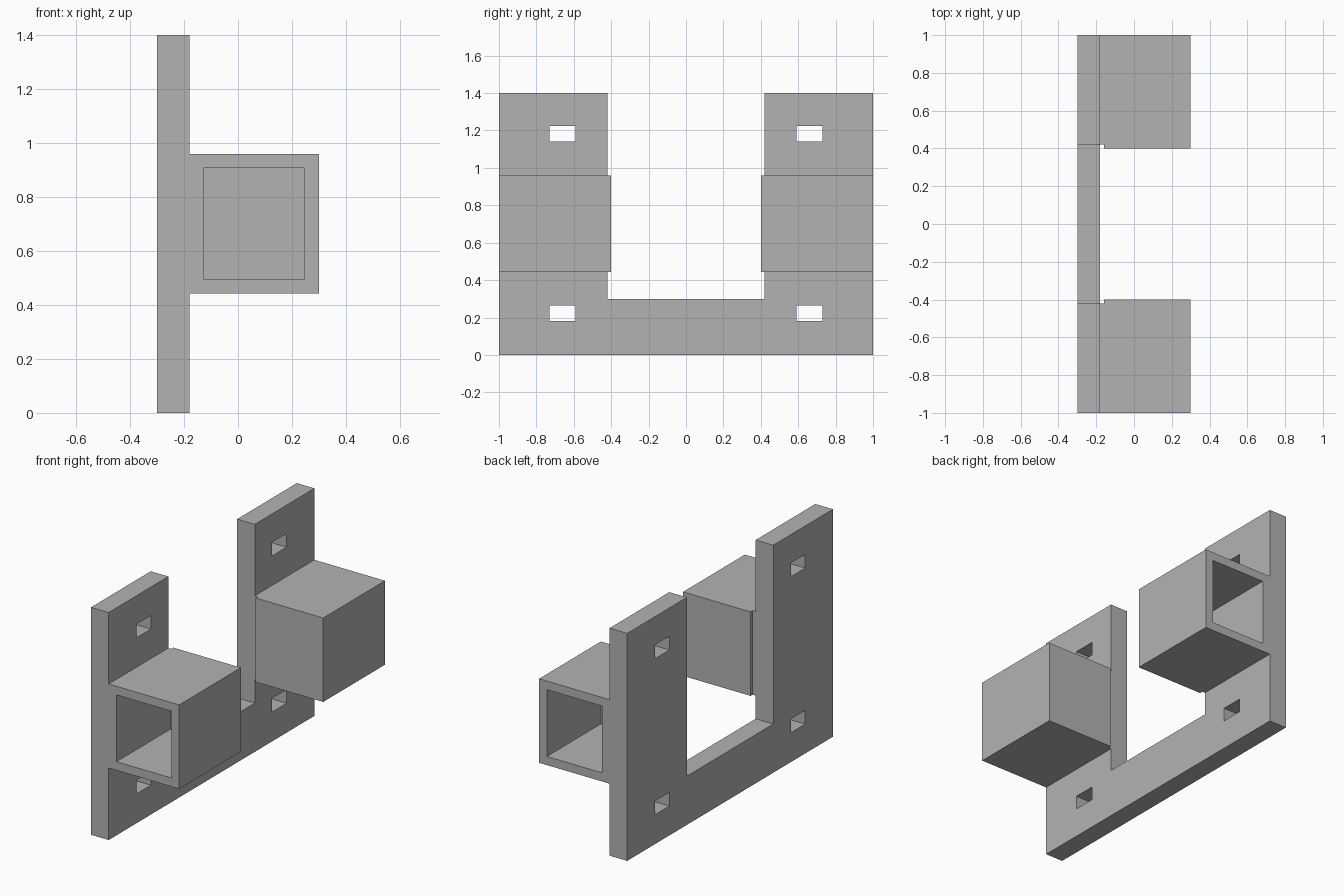
import bpy, bmesh
from mathutils import Vector

cube = bpy.data.objects.get("Cube")
if cube:
    bpy.data.objects.remove(cube, do_unlink=True)

# Single plain grey material
grey = bpy.data.materials.new("plain grey")
grey.use_nodes = True
colour = (0.45, 0.45, 0.45, 1)
grey.diffuse_color = colour
grey.node_tree.nodes["Principled BSDF"].inputs["Base Color"].default_value = colour


def extrude_profile(bm, points, direction):
    """Turn a closed outline into a solid."""
    face = bm.faces.new([bm.verts.new(p) for p in points])
    result = bmesh.ops.extrude_face_region(bm, geom=[face], use_keep_orig=True)
    moved = [v for v in result["geom"] if isinstance(v, bmesh.types.BMVert)]
    bmesh.ops.translate(bm, verts=moved, vec=direction)
    bmesh.ops.recalc_face_normals(bm, faces=bm.faces)


def make_object(name, bm):
    mesh = bpy.data.meshes.new(name)
    bm.to_mesh(mesh)
    bm.free()
    mesh.materials.append(grey)
    obj = bpy.data.objects.new(name, mesh)
    bpy.context.collection.objects.link(obj)
    return obj


BACK, PLATE, FRONT = -0.30, -0.18, 0.30
OUTER, INNER = 1.0, 0.42

# U-shaped mounting plate
bm = bmesh.new()
outline = [(-OUTER, 0), (OUTER, 0), (OUTER, 1.4), (INNER, 1.4),
           (INNER, 0.3), (-INNER, 0.3), (-INNER, 1.4), (-OUTER, 1.4)]
extrude_profile(bm, [(BACK, y, z) for y, z in outline], Vector((PLATE - BACK, 0, 0)))
plate = make_object("mounting_plate", bm)

# Four rectangular screw slots cut through the plate
bm = bmesh.new()
for y in (-0.66, 0.66):
    for z in (0.223, 1.183):
        slot = bmesh.ops.create_cube(bm, size=1)["verts"]
        bmesh.ops.scale(bm, verts=slot, vec=(0.4, 0.14, 0.084))
        bmesh.ops.translate(bm, verts=slot, vec=((BACK + PLATE) / 2, y, z))
cutter = make_object("slot_cutter", bm)
cut = plate.modifiers.new("slots", 'BOOLEAN')
cut.operation = 'DIFFERENCE'
cut.solver = 'EXACT'
cut.object = cutter
bpy.context.view_layer.update()
graph = bpy.context.evaluated_depsgraph_get()
cut_mesh = bpy.data.meshes.new_from_object(plate.evaluated_get(graph))
plate.modifiers.clear()
plate.data = cut_mesh
bpy.data.objects.remove(cutter, do_unlink=True)

# Square sleeves: open at the outer end, closed at the inner end
for name, side in (("front_sleeve", -1), ("back_sleeve", 1)):
    bm = bmesh.new()
    section = [(PLATE, OUTER), (FRONT, OUTER), (FRONT, 0.40),
               (-0.16, 0.40), (-0.16, INNER), (PLATE, INNER)]
    extrude_profile(bm, [(x, side * y, 0.443) for x, y in section], Vector((0, 0, 0.517)))
    mouth = next(f for f in bm.faces if f.normal.y * side > 0.9
                 and abs(f.calc_center_median().y) > 0.99)
    bmesh.ops.inset_region(bm, faces=[mouth], thickness=0.075)
    pocket = bmesh.ops.extrude_face_region(bm, geom=[mouth])
    bmesh.ops.translate(bm, vec=(0, -side * 0.525, 0),
                        verts=[v for v in pocket["geom"] if isinstance(v, bmesh.types.BMVert)])
    if mouth.is_valid:
        bm.faces.remove(mouth)
    # Drop the face hidden against the plate
    hidden = [f for f in bm.faces if f.normal.x < -0.9
              and all(abs(v.co.x - PLATE) < 0.001 for v in f.verts)]
    bmesh.ops.delete(bm, geom=hidden, context='FACES')
    make_object(name, bm)
